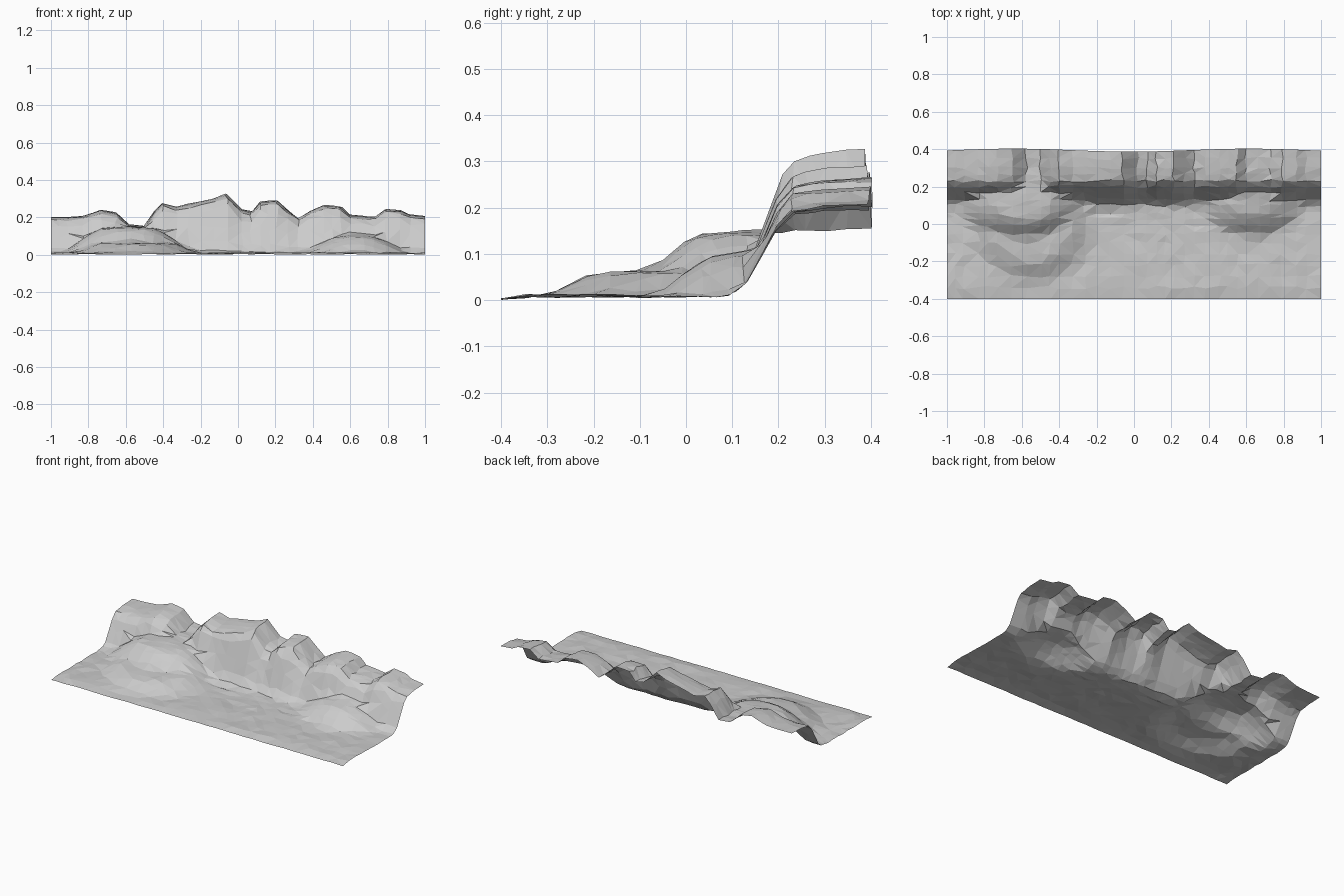
import bpy, bmesh, math, random

if "Cube" in bpy.data.objects:
    bpy.data.objects.remove(bpy.data.objects["Cube"])

random.seed(4)

# Ridge line seen from the front (x, height)
CREST = [(-1, .2), (-.91, .2), (-.83, .205), (-.73, .24), (-.65, .225), (-.575, .152),
         (-.5, .152), (-.45, .23), (-.4, .28), (-.33, .256), (-.2, .285), (-.13, .3),
         (-.06, .328), (.02, .24), (.07, .225), (.12, .285), (.21, .29), (.27, .235),
         (.32, .192), (.38, .23), (.46, .263), (.55, .258), (.6, .21), (.67, .205),
         (.73, .2), (.79, .245), (.87, .237), (.92, .212), (1, .205)]
# Cliff cross-section (y, fraction of the ridge height)
CLIFF = [(-.4, 0), (.06, 0), (.1, .05), (.13, .17), (.17, .53), (.2, .8),
         (.23, .93), (.3, .98), (.4, 1)]
# Rock shelves: centre x, centre y, radius x, radius y, profile (radius, height)
SHELVES = [(-.59, .12, .31, .22, [(0, .15), (.5, .138), (.8, .08), (1, .03), (1.15, 0)]),
           (-.55, .02, .32, .32, [(0, .07), (.45, .06), (.7, .057), (.95, .018), (1.1, 0)]),
           (.63, .13, .27, .19, [(0, .11), (.45, .09), (.75, .05), (1, .012), (1.1, 0)])]
ROWS = [-.4, -.34, -.28, -.22, -.16, -.1, -.05, -.01, .03, .06, .1, .13, .165,
        .2, .23, .265, .3, .35, .395]


def lerp(points, t):
    if t <= points[0][0]:
        return points[0][1]
    for (a, va), (b, vb) in zip(points, points[1:]):
        if t <= b:
            return va + (vb - va) * (t - a) / (b - a)
    return points[-1][1]


def height(x, y):
    z = lerp(CREST, x) * lerp(CLIFF, y)
    for cx, cy, rx, ry, prof in SHELVES:
        dy = min(y - cy, 0) / ry
        z = max(z, lerp(prof, math.hypot((x - cx) / rx, dy)))
    return z


# Columns follow the ridge points, with wide gaps split
cols = []
for (a, _), (b, _) in zip(CREST, CREST[1:]):
    cols += [a] if b - a < .085 else [a, (a + b) / 2]
cols.append(1)

# Cliff terrain sheet
bm = bmesh.new()
grid = []
for j, y in enumerate(ROWS):
    line = []
    for i, x in enumerate(cols):
        px, py = x, y
        if 0 < i < len(cols) - 1:
            px += random.uniform(-.008, .008)
        if j == len(ROWS) - 1:
            py += .008 * math.sin(5 * x - 1.5)
        elif j > 0:
            py += random.uniform(-.009, .009)
        base = 0 if j == 0 else random.uniform(.004, .01)
        z = max(height(px, py), base) + random.uniform(0, .004)
        line.append(bm.verts.new((px, py, z)))
    grid.append(line)
for r0, r1 in zip(grid, grid[1:]):
    for i in range(len(cols) - 1):
        bm.faces.new((r0[i], r0[i + 1], r1[i + 1], r1[i]))
bmesh.ops.triangulate(bm, faces=bm.faces[:], quad_method='SHORT_EDGE')

mesh = bpy.data.meshes.new("cliff_terrain")
bm.to_mesh(mesh)
bm.free()
bpy.context.collection.objects.link(bpy.data.objects.new("cliff_terrain", mesh))
